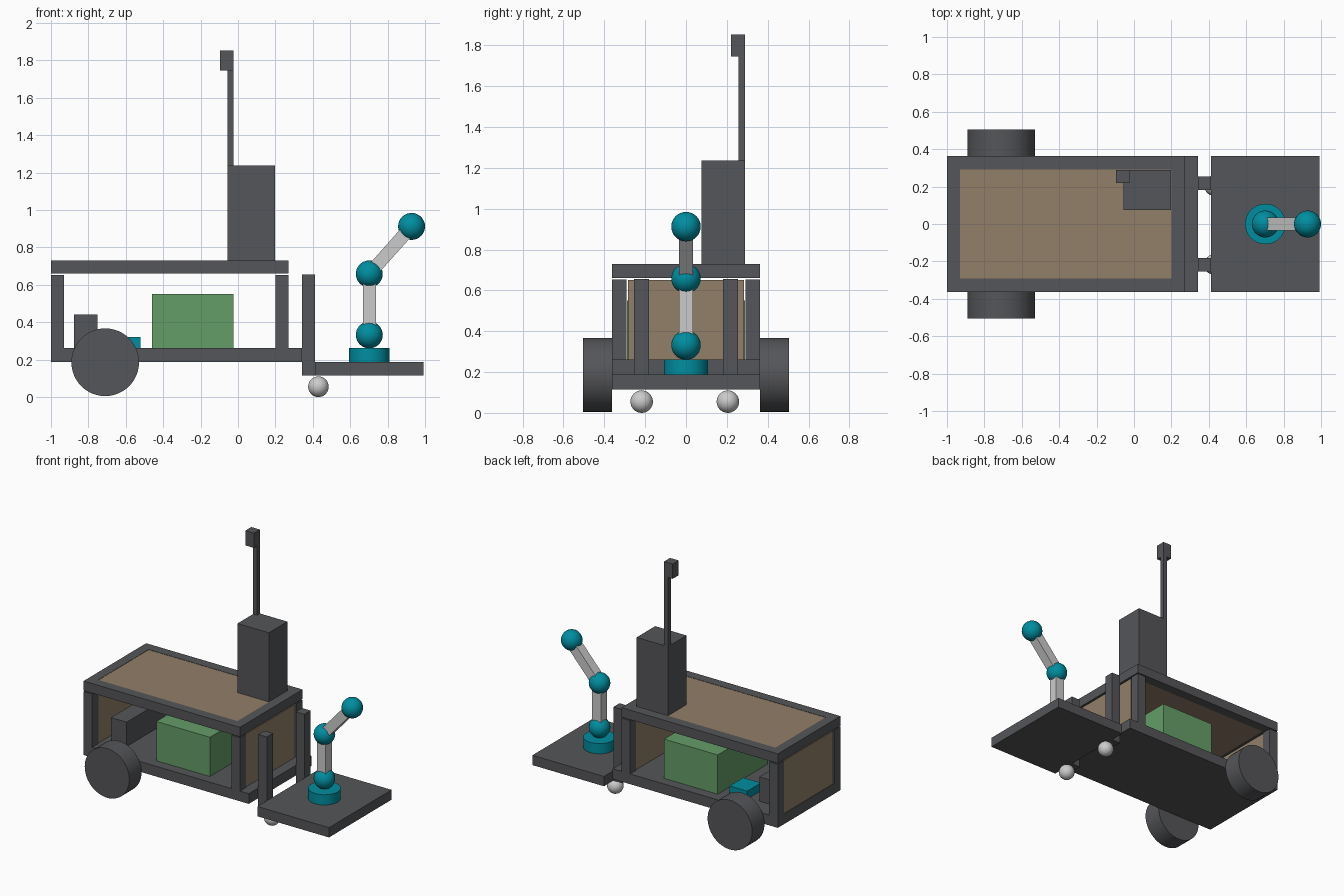
import bpy, math
from mathutils import Vector

if "Cube" in bpy.data.objects:
    bpy.data.objects.remove(bpy.data.objects["Cube"])


def material(name, rgb):
    m = bpy.data.materials.new(name)
    m.diffuse_color = (*rgb, 1)
    m.use_nodes = True
    m.node_tree.nodes["Principled BSDF"].inputs["Base Color"].default_value = m.diffuse_color
    return m


DARK = material("dark_grey", (0.09, 0.092, 0.1))
BROWN = material("brown_panel", (0.29, 0.21, 0.14))
GREEN = material("green", (0.13, 0.34, 0.14))
TEAL = material("teal", (0.0, 0.27, 0.35))


def finish(name, mat, smooth=False):
    ob = bpy.context.object
    ob.name = name
    if mat:
        ob.data.materials.append(mat)
    if smooth:
        bpy.ops.object.shade_smooth_by_angle(angle=math.radians(35))
    return ob


def box(name, x, y, z, mat=DARK):
    """Box from (min, max) ranges on each axis."""
    bpy.ops.mesh.primitive_cube_add(size=1)
    ob = finish(name, mat)
    for v in ob.data.vertices:
        v.co = [r[0] if c < 0 else r[1] for c, r in zip(v.co, (x, y, z))]
    return ob


def cylinder(name, loc, r, depth, mat, rot=(0, 0, 0)):
    bpy.ops.mesh.primitive_cylinder_add(vertices=48, radius=r, depth=depth,
                                        location=loc, rotation=rot)
    return finish(name, mat, True)


def ball(name, loc, r, mat=None):
    bpy.ops.mesh.primitive_uv_sphere_add(segments=32, ring_count=16, radius=r, location=loc)
    return finish(name, mat, True)


def link(name, a, b, width):
    """Square bar between two points."""
    a, b = Vector(a), Vector(b)
    bpy.ops.mesh.primitive_cube_add(size=1, location=(a + b) / 2)
    ob = finish(name, None)
    ob.scale = (width, width, (b - a).length)
    ob.rotation_euler = (0, math.atan2(b.x - a.x, b.z - a.z), 0)
    return ob


W, IN = 0.363, 0.292            # half width outside and inside the frame
ENDS = {"rear": (-1.0, -0.93), "front": (0.2, 0.27)}

# Chassis plate and lift platform
box("base_plate", (-1, 0.342), (-W, W), (0.187, 0.262))
box("lift_platform", (0.412, 0.993), (-W, W), (0.115, 0.187))

# Frame posts, cross beams and end panels
for end, xr in ENDS.items():
    box(end + "_top_beam", xr, (-W, W), (0.66, 0.73))
    box(end + "_panel", (xr[0] + 0.005, xr[1] - 0.005), (-0.283, 0.285), (0.262, 0.65), BROWN)
    for s in (-1, 1):
        box(end + "_post", xr, sorted((s * IN, s * W)), (0.262, 0.653))

# Side beams, wheels, lift rails
for s in (-1, 1):
    box("side_top_beam", (-0.93, 0.2), sorted((s * IN, s * W)), (0.66, 0.73))
    cylinder("wheel", (-0.71, s * 0.434, 0.186), 0.181, 0.142, DARK, (math.pi / 2, 0, 0))
    box("lift_rail", (0.342, 0.412), sorted((s * 0.182, s * 0.254)), (0.115, 0.655))

# Caster balls
for y in (-0.217, 0.205):
    ball("caster", (0.43, y, 0.055), 0.055)

# Roof panel
box("roof_panel", (-0.93, 0.2), (-IN, IN), (0.662, 0.728), BROWN)

# Cargo inside
box("battery", (-0.46, -0.025), (-0.29, 0.29), (0.262, 0.55), GREEN)
box("drive_unit", (-0.877, -0.75), (-0.22, 0.22), (0.262, 0.44))
box("control_module", (-0.665, -0.522), (0.08, 0.24), (0.262, 0.32), TEAL)

# Tower, mast and sensor
box("tower", (-0.057, 0.198), (0.075, 0.29), (0.73, 1.237))
box("mast", (-0.057, -0.025), (0.257, 0.29), (1.237, 1.745))
box("sensor_head", (-0.095, -0.025), (0.22, 0.29), (1.745, 1.853))

# Jointed arm
joints = [(0.702, 0, 0.332), (0.702, 0, 0.658), (0.928, 0, 0.912)]
cylinder("arm_base", (0.702, 0, 0.2245), 0.108, 0.075, TEAL)
for p in joints:
    ball("arm_joint", p, 0.072, TEAL)
for a, b in zip(joints, joints[1:]):
    link("arm_link", a, b, 0.07)
